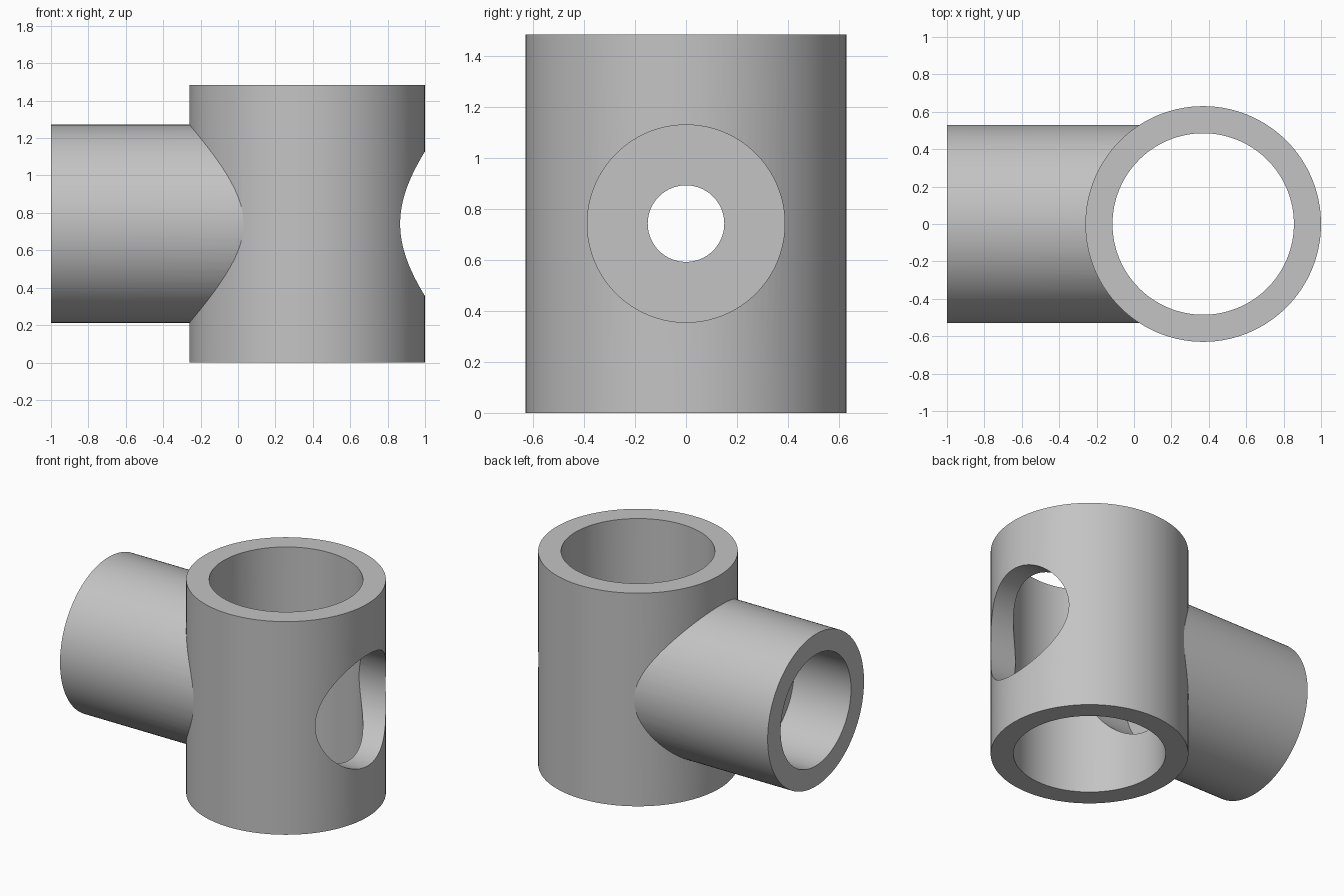
import bpy
import math

cube = bpy.data.objects.get("Cube")
if cube:
    bpy.data.objects.remove(cube, do_unlink=True)

grey = bpy.data.materials.new("plain_grey")
grey.use_nodes = True
colour = (0.55, 0.55, 0.55, 1)
grey.diffuse_color = colour
grey.node_tree.nodes["Principled BSDF"].inputs["Base Color"].default_value = colour

HEIGHT = 1.484
MID = HEIGHT / 2
CENTRE = 0.37
WALL_X = -0.26      # inner face of the partition


def upright(name, radius, low, high):
    """Cylinder along z on the main pipe axis."""
    bpy.ops.mesh.primitive_cylinder_add(
        vertices=128, radius=radius, depth=high - low,
        location=(CENTRE, 0, (low + high) / 2))
    return finish(name)


def sideways(name, radius, start, end):
    """Cylinder along x at half height."""
    bpy.ops.mesh.primitive_cylinder_add(
        vertices=128, radius=radius, depth=end - start,
        location=((start + end) / 2, 0, MID), rotation=(0, math.pi / 2, 0))
    return finish(name)


def finish(name):
    obj = bpy.context.object
    obj.name = name
    obj.data.materials.append(grey)
    obj.hide_render = True
    return obj


def combine(body, tool, operation):
    mod = body.modifiers.new(operation.lower(), "BOOLEAN")
    mod.operation = operation
    mod.solver = "EXACT"
    mod.object = tool
    bpy.context.view_layer.objects.active = body
    bpy.ops.object.modifier_apply(modifier=mod.name)
    bpy.data.objects.remove(tool, do_unlink=True)


# Solid outer shape: upright pipe with a side branch
body = upright("pipe_tee", 0.63, 0, HEIGHT)
combine(body, sideways("branch", 0.53, -1, CENTRE), "UNION")

# Bores: main pipe, access hole, branch socket and small hole in the partition
for tool in (
    upright("main_bore", 0.485, -0.2, HEIGHT + 0.2),
    sideways("access_bore", 0.387, WALL_X, 1.2),
    sideways("branch_socket", 0.387, -1.2, -0.56),
    sideways("partition_hole", 0.15, -0.8, 0.2),
):
    combine(body, tool, "DIFFERENCE")

# Smooth walls with crisp rims
body.hide_render = False
bpy.ops.object.select_all(action="DESELECT")
body.select_set(True)
bpy.context.view_layer.objects.active = body
bpy.ops.object.shade_smooth_by_angle(angle=math.radians(30))
